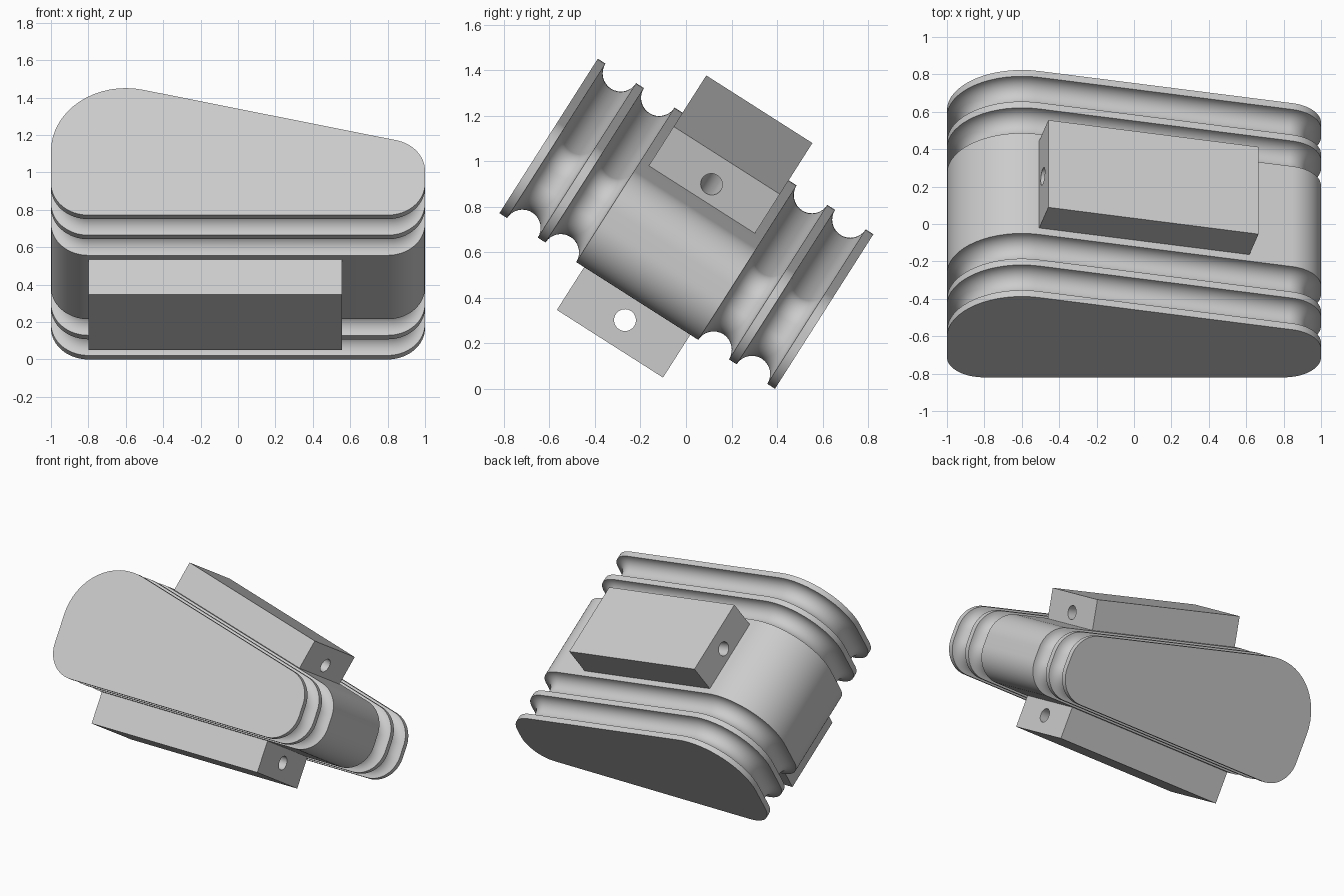
import bpy, bmesh, math
from mathutils import Matrix, Vector

old = bpy.data.objects.get("Cube")
if old:
    bpy.data.objects.remove(old, do_unlink=True)

grey = bpy.data.materials.new("plain grey")
grey.use_nodes = True
grey.diffuse_color = (0.6, 0.6, 0.6, 1)
grey.node_tree.nodes["Principled BSDF"].inputs["Base Color"].default_value = (0.6, 0.6, 0.6, 1)

# Tilted frame: local x = width, y = along the drum axis, z = across it
LENGTH = 1.436
TILT = math.radians(32.5)
FRAME = Matrix.Translation((0, -0.82, LENGTH * math.sin(TILT))) @ Matrix.Rotation(-TILT, 4, "X")
SLOPE = math.atan(0.237)


def make_object(name, bm):
    bmesh.ops.recalc_face_normals(bm, faces=bm.faces[:])
    mesh = bpy.data.meshes.new(name)
    bm.to_mesh(mesh)
    bm.free()
    mesh.materials.append(grey)
    obj = bpy.data.objects.new(name, mesh)
    bpy.context.collection.objects.link(obj)
    return obj


def smooth(obj):
    bpy.ops.object.select_all(action="DESELECT")
    obj.select_set(True)
    bpy.context.view_layer.objects.active = obj
    bpy.ops.object.shade_smooth_by_angle(angle=math.radians(30))


def outline(inset):
    """Rounded wedge cross-section, shrunk by inset."""
    right, top = math.pi / 2 - SLOPE, math.pi
    # centre x, centre z, radius, start angle, end angle
    arcs = [(0.8, 0.2, 0.2, -math.pi / 2, 0), (0.8, 0.28, 0.2, 0, right),
            (-0.6, 0.405, 0.4, right, top), (-0.8, 0.2, 0.2, top, 1.5 * math.pi)]
    points = []
    for cx, cz, r, a, b in arcs:
        for i in range(17):
            ang = a + (b - a) * i / 16
            points.append((cx + (r - inset) * math.cos(ang), cz + (r - inset) * math.sin(ang)))
    return points


# Grooved drum: rings of the outline along the axis
FLANGE, GROOVE = 0.04, 0.08
half = [(0, 0)]
for g in range(2):
    centre = FLANGE + GROOVE + g * (FLANGE + 2 * GROOVE)
    for i in range(17):
        ang = math.pi * i / 16
        half.append((centre - GROOVE * math.cos(ang), GROOVE * math.sin(ang)))
rings = half + [(LENGTH - t, d) for t, d in reversed(half)]

bm = bmesh.new()
loops = [[bm.verts.new((x, t, z)) for x, z in outline(d)] for t, d in rings]
for a, b in zip(loops, loops[1:]):
    for i in range(len(a)):
        j = (i + 1) % len(a)
        bm.faces.new((a[i], a[j], b[j], b[i]))
bm.faces.new(loops[0])
bm.faces.new(loops[-1])
bm.transform(FRAME)
smooth(make_object("grooved_drum", bm))


# Drilled blocks on the sloped and flat sides
def drilled_block(name, x, z, length, height, angle, hole):
    place = FRAME @ Matrix.Translation((x, LENGTH / 2, z)) @ Matrix.Rotation(angle, 4, "Y")
    bm = bmesh.new()
    bmesh.ops.create_cube(bm, size=1, matrix=place @ Matrix.Translation((length / 2, 0, height / 2))
                          @ Matrix.Diagonal((length, 0.553, abs(height), 1)))
    block = make_object(name, bm)
    bm = bmesh.new()
    bmesh.ops.create_cone(bm, cap_ends=True, segments=48, radius1=0.048, radius2=0.048,
                          depth=length + 0.2,
                          matrix=place @ Matrix.Translation((length / 2, 0, hole))
                          @ Matrix.Rotation(math.pi / 2, 4, "Y"))
    cutter = make_object(name + "_cutter", bm)
    cutter.hide_render = True
    mod = block.modifiers.new("bore", "BOOLEAN")
    mod.operation = "DIFFERENCE"
    mod.object = cutter
    bpy.context.view_layer.objects.active = block
    bpy.ops.object.modifier_apply(modifier=mod.name)
    bpy.data.objects.remove(cutter, do_unlink=True)
    smooth(block)


drilled_block("upper_block", -0.51, 0.78, 1.155, 0.225, SLOPE, 0.097)
drilled_block("lower_block", -0.8, 0.003, 1.355, -0.226, 0, -0.103)
